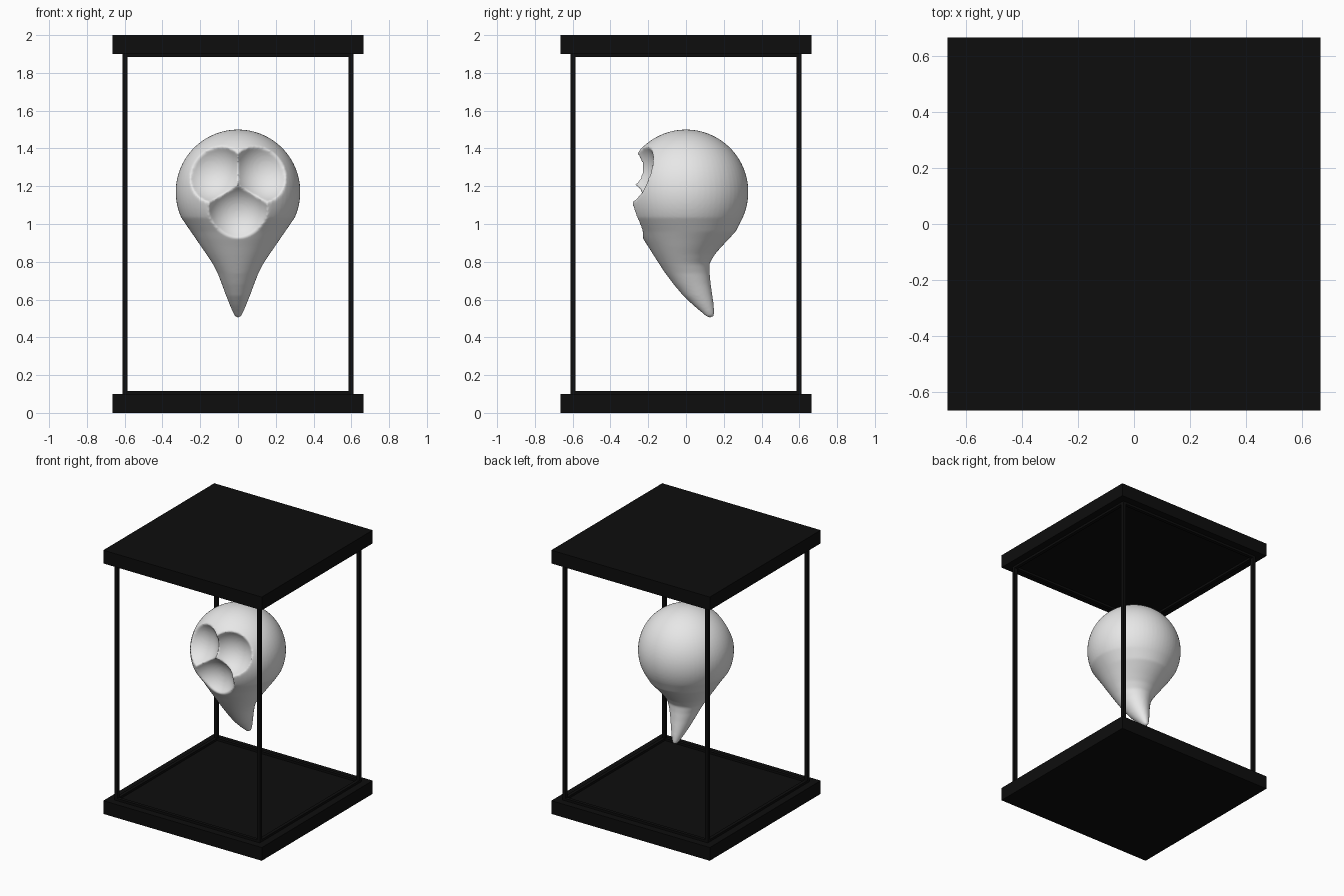
import bpy, bmesh, math
from mathutils import Vector

if "Cube" in bpy.data.objects:
    bpy.data.objects.remove(bpy.data.objects["Cube"])


def material(name, v):
    m = bpy.data.materials.new(name)
    m.diffuse_color = (v, v, v, 1)
    m.use_nodes = True
    m.node_tree.nodes["Principled BSDF"].inputs["Base Color"].default_value = m.diffuse_color
    return m


BLACK = material("black", 0.004)
PALE = material("pale grey", 0.8)


def new_object(name, bm, mat):
    bmesh.ops.recalc_face_normals(bm, faces=bm.faces)
    me = bpy.data.meshes.new(name)
    bm.to_mesh(me)
    bm.free()
    me.materials.append(mat)
    ob = bpy.data.objects.new(name, me)
    bpy.context.collection.objects.link(ob)
    return ob


def box(name, centre, size):
    bm = bmesh.new()
    bmesh.ops.create_cube(bm, size=1)
    bmesh.ops.scale(bm, vec=size, verts=bm.verts)
    bmesh.ops.translate(bm, vec=centre, verts=bm.verts)
    return new_object(name, bm, BLACK)


# Cage: slabs, corner posts and thin rails against the slabs
W, P, T = 1.33, 0.598, 0.025
box("base_slab", (0, 0, 0.05), (W, W, 0.1))
box("top_slab", (0, 0, 1.95), (W, W, 0.1))
for sx in (-1, 1):
    for sy in (-1, 1):
        box("corner_post", (sx * P, sy * P, 1), (T, T, 1.82))
for z in (0.104, 1.896):
    for s in (-1, 1):
        box("rail_x", (0, s * P, z), (2 * P + T, T, T))
        box("rail_y", (s * P, 0, z), (T, 2 * P + T, T))

# Ghost body: round head lofted into a swept tail (z, half width, front y, back y)
R, HEAD = 0.33, Vector((0, 0, 1.17))
rings = []
for i in range(1, 27):
    a = math.radians(i * 4.4)
    r = R * math.sin(a)
    rings.append((HEAD.z + R * math.cos(a), r, -r, r))
rings += [
    (0.96, 0.25, -0.25, 0.263), (0.92, 0.222, -0.226, 0.226),
    (0.88, 0.195, -0.20, 0.188), (0.84, 0.167, -0.175, 0.153),
    (0.79, 0.134, -0.143, 0.124), (0.74, 0.108, -0.11, 0.125),
    (0.68, 0.085, -0.065, 0.131), (0.62, 0.063, -0.015, 0.140),
    (0.57, 0.043, 0.038, 0.147), (0.53, 0.026, 0.085, 0.150),
    (0.512, 0.016, 0.105, 0.147)]
N = 64
bm = bmesh.new()
loops = []
for z, rx, yf, yb in rings:
    loops.append([bm.verts.new((rx * math.cos(k * math.tau / N),
                                (yf + yb) / 2 + (yb - yf) / 2 * math.sin(k * math.tau / N), z))
                  for k in range(N)])
for a, b in zip(loops, loops[1:]):
    for k in range(N):
        bm.faces.new((a[k], a[(k + 1) % N], b[(k + 1) % N], b[k]))
top, tip = bm.verts.new((0, 0, 1.5)), bm.verts.new((0, 0.13, 0.502))
for k in range(N):
    bm.faces.new((top, loops[0][k], loops[0][(k + 1) % N]))
    bm.faces.new((tip, loops[-1][(k + 1) % N], loops[-1][k]))
ghost = new_object("ghost_body", bm, PALE)

# Eye and mouth hollows: spheres cutting a 28 degree circle out of the head
HALF = math.radians(28)


def hollow(name, dx, dz, r):
    d = Vector((dx, -math.sqrt(1 - dx * dx - dz * dz), dz))
    dist = R * math.cos(HALF) + math.sqrt(r * r - (R * math.sin(HALF)) ** 2)
    bm = bmesh.new()
    bmesh.ops.create_uvsphere(bm, u_segments=64, v_segments=32, radius=r)
    bmesh.ops.translate(bm, vec=HEAD + d * dist, verts=bm.verts)
    cutter = new_object(name, bm, PALE)
    cutter.hide_render = True
    mod = ghost.modifiers.new(name, 'BOOLEAN')
    mod.operation = 'DIFFERENCE'
    mod.solver = 'EXACT'
    mod.object = cutter
    return cutter


cutters = [hollow("left_eye_cutter", -0.375, 0.317, 0.185),
           hollow("right_eye_cutter", 0.375, 0.317, 0.185),
           hollow("mouth_cutter", 0, -0.317, 0.175)]

# Even, softly rounded surface
remesh = ghost.modifiers.new("Remesh", 'REMESH')
remesh.mode = 'VOXEL'
remesh.voxel_size = 0.009
remesh.use_smooth_shade = True
smooth = ghost.modifiers.new("Soften", 'SMOOTH')
smooth.factor = 0.5
smooth.iterations = 3

bpy.context.view_layer.objects.active = ghost
ghost.select_set(True)
for mod in list(ghost.modifiers):
    bpy.ops.object.modifier_apply(modifier=mod.name)
bpy.ops.object.shade_smooth()
for c in cutters:
    bpy.data.objects.remove(c, do_unlink=True)
